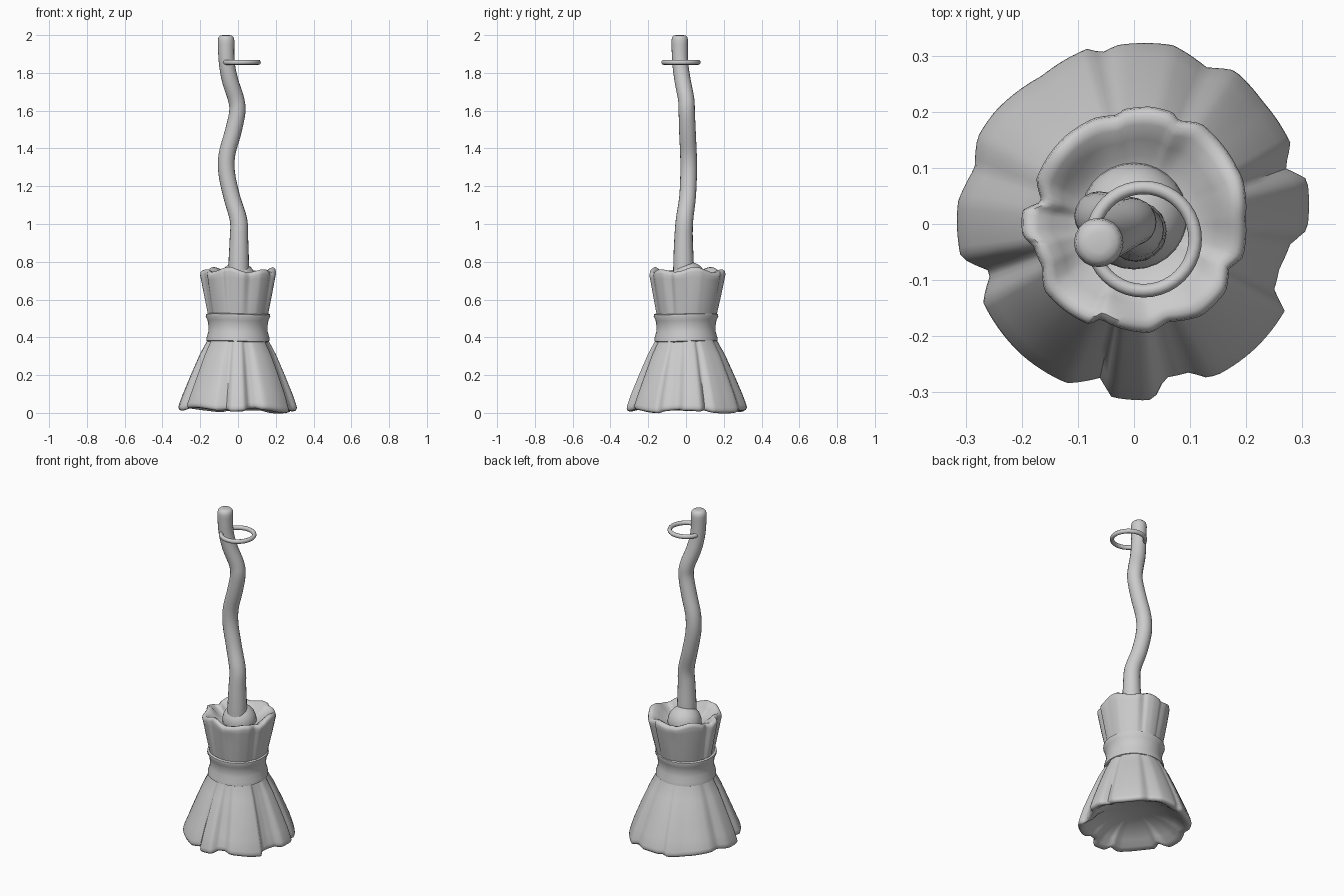
import bpy, bmesh, math
from mathutils import Vector

if "Cube" in bpy.data.objects:
    bpy.data.objects.remove(bpy.data.objects["Cube"])

SEG = 144


def finish(name, bm, angle=40):
    bmesh.ops.recalc_face_normals(bm, faces=bm.faces[:])
    me = bpy.data.meshes.new(name)
    bm.to_mesh(me)
    bm.free()
    ob = bpy.data.objects.new(name, me)
    bpy.context.collection.objects.link(ob)
    bpy.ops.object.select_all(action='DESELECT')
    ob.select_set(True)
    bpy.context.view_layer.objects.active = ob
    bpy.ops.object.shade_smooth_by_angle(angle=math.radians(angle))
    return ob


def loft(name, rings, closed=False, angle=40):
    bm = bmesh.new()
    vs = [[bm.verts.new(p) for p in r] for r in rings]
    n = len(vs[0])
    pairs = list(zip(vs, vs[1:])) + ([(vs[-1], vs[0])] if closed else [])
    for a, b in pairs:
        for i in range(n):
            j = (i + 1) % n
            bm.faces.new((a[i], a[j], b[j], b[i]))
    if not closed:
        bm.faces.new(vs[0])
        bm.faces.new(vs[-1])
    return finish(name, bm, angle)


def polar(points):
    """Turn a ragged outline into radii sampled evenly by angle."""
    pts = sorted((math.atan2(y, x) % math.tau, math.hypot(x, y)) for x, y in points)
    pts = [(pts[-1][0] - math.tau, pts[-1][1])] + pts + [(pts[0][0] + math.tau, pts[0][1])]
    out = []
    for i in range(SEG):
        a = math.tau * i / SEG
        for (a0, r0), (a1, r1) in zip(pts, pts[1:]):
            if a0 <= a <= a1:
                t = (a - a0) / max(a1 - a0, 1e-6)
                out.append(r0 + (r1 - r0) * t)
                break
    return out


def pleated(name, outline, profile, wave):
    """Profile rows: radius, height, pleat strength, rim wave strength."""
    radii = polar(outline)
    mean = sum(radii) / SEG
    top = max(radii)
    rings = []
    for r, z, w, k in profile:
        ring = []
        for i in range(SEG):
            a = math.tau * i / SEG
            f = (mean + (radii[i] - mean) * w) / (mean + (top - mean) * w)
            ring.append((r * f * math.cos(a), r * f * math.sin(a), z + k * wave(a, radii[i] / top)))
        rings.append(ring)
    return loft(name, rings, angle=60)


# Bristle skirt, hollowed underneath
skirt = [(.31, .08), (.31, -.01), (.28, -.035), (.27, -.06), (.26, -.08), (.25, -.12), (.27, -.155),
         (.22, -.22), (.15, -.27), (.13, -.275), (.10, -.265), (.055, -.275), (.035, -.315),
         (-.04, -.31), (-.06, -.275), (-.12, -.285), (-.2, -.235), (-.27, -.14), (-.255, -.085),
         (-.31, -.06), (-.315, .04), (-.285, .10), (-.28, .155), (-.25, .2), (-.165, .265),
         (-.08, .315), (-.06, .305), (-.03, .32), (.07, .32), (.13, .28), (.18, .275),
         (.23, .22), (.28, .145), (.27, .10)]
pleated("bristle_skirt", skirt,
        [(.15, .45, .4, 0), (.167, .38, .5, 0), (.207, .31, .7, 0), (.258, .2, .9, 0), (.302, .1, 1, .3),
         (.323, .045, 1, 1), (.326, .03, 1, 1), (.321, .018, 1, 1), (.305, .014, 1, 1), (.28, .025, 1, .8),
         (.24, .055, .8, .3), (.18, .085, .5, 0), (.1, .105, .2, 0), (.03, .11, 0, 0)],
        lambda a, f: .007 * math.sin(5 * a + 1) - .008 * math.cos(a) + .1 * (.93 - f))

# Flared tuft above the band
tuft = [(.2, .01), (.195, .08), (.185, .10), (.16, .14), (.12, .18), (.08, .185), (.07, .2), (.03, .21),
        (-.02, .205), (-.03, .195), (-.07, .19), (-.12, .16), (-.175, .08), (-.165, .04), (-.2, .025),
        (-.2, -.02), (-.18, -.04), (-.165, -.075), (-.16, -.12), (-.08, -.18), (-.06, -.17),
        (-.03, -.185), (.03, -.195), (.06, -.175), (.12, -.165), (.165, -.12), (.17, -.08), (.195, -.06)]
pleated("bristle_tuft", tuft,
        [(.15, .46, .4, 0), (.168, .53, .6, 0), (.193, .63, .9, 0), (.210, .71, 1, .5), (.215, .735, 1, 1),
         (.212, .75, 1, 1), (.200, .758, 1, 1), (.182, .753, .95, .9), (.155, .733, .8, .5),
         (.125, .71, .5, .1), (.09, .695, .2, 0), (.05, .69, 0, 0)],
        lambda a, f: .01 * math.sin(6 * a) + .006 * math.sin(3 * a + 1) - .002)

# Binding band
band = [(.135, .40), (.158, .376), (.168, .381), (.166, .40), (.157, .43), (.156, .46), (.161, .49),
        (.171, .511), (.170, .522), (.158, .526), (.135, .51)]
loft("binding_band", [[(r * math.cos(math.tau * i / 48), r * math.sin(math.tau * i / 48),
                        z + .003 * math.sin(math.tau * i / 24)) for i in range(48)] for r, z in band],
     closed=True)

# Knob at the foot of the handle
bm = bmesh.new()
bmesh.ops.create_uvsphere(bm, u_segments=28, v_segments=16, radius=.095)
bmesh.ops.translate(bm, verts=bm.verts, vec=(0, .014, .705))
finish("knob", bm)

# Crooked handle: x, y, z, radius, smoothed along its length
path = [(.004, -.013, .70, .055), (.004, -.013, .80, .054), (.005, -.013, .92, .049),
        (.003, -.008, 1.02, .046), (-.032, .008, 1.14, .044), (-.060, .014, 1.27, .044),
        (-.058, .013, 1.37, .044), (-.028, .008, 1.48, .044), (-.004, .004, 1.59, .043),
        (-.010, .001, 1.66, .043), (-.042, -.018, 1.76, .043), (-.060, -.031, 1.86, .042),
        (-.063, -.033, 1.97, .044)]
P = [Vector(p) for p in path]
P = [P[0]] + P + [P[-1]]
line = []
for a, b, c, d in zip(P, P[1:], P[2:], P[3:]):
    for s in range(4):
        t = s / 4
        line.append(.5 * (2 * b + (c - a) * t + (2 * a - 5 * b + 4 * c - d) * t * t
                          + (3 * b - a - 3 * c + d) * t ** 3))
line += [Vector((-.063, -.033, z, r)) for z, r in ((1.97, .044), (1.988, .041), (1.997, .032), (2.0, .018))]
rings = []
for k, p in enumerate(line):
    tan = (line[min(k + 1, len(line) - 1)] - line[max(k - 1, 0)]).to_3d().normalized()
    if k > len(line) - 6:
        tan = Vector((0, 0, 1))
    u = Vector((0, 1, 0)).cross(tan).normalized()
    v = tan.cross(u)
    rings.append([p.to_3d() + p.w * (u * math.cos(math.tau * i / 20) + v * math.sin(math.tau * i / 20))
                  for i in range(20)])
loft("handle", rings)

# Hanging ring through the handle
rings = []
for i in range(40):
    a = math.tau * i / 40
    rings.append([(.017 + (.092 + .012 * math.cos(b)) * math.cos(a),
                   -.027 + (.092 + .012 * math.cos(b)) * math.sin(a), 1.856 + .013 * math.sin(b))
                  for b in (math.tau * j / 12 for j in range(12))])
loft("hanging_ring", rings, closed=True)
